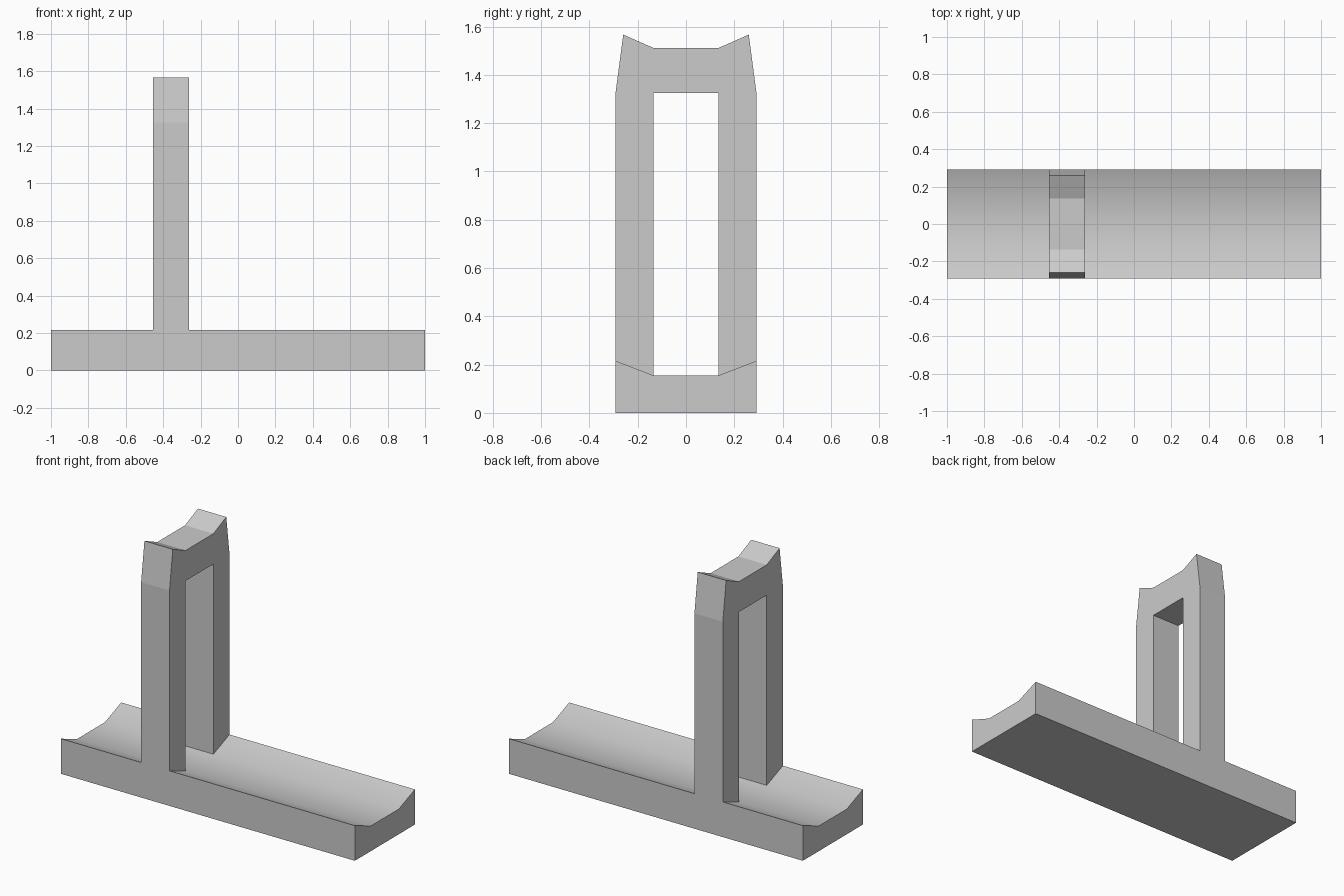
import bpy, bmesh, math

if "Cube" in bpy.data.objects:
    bpy.data.objects.remove(bpy.data.objects["Cube"])


def mirrored(half):
    """Close a right-hand (y, z) half profile by mirroring it across y = 0."""
    return half + [(-y, z) for y, z in reversed(half)]


def extrude_profile(name, profile, x0, x1):
    bm = bmesh.new()
    face = bm.faces.new([bm.verts.new((x0, y, z)) for y, z in profile])
    ext = bmesh.ops.extrude_face_region(bm, geom=[face], use_keep_orig=True)
    verts = [g for g in ext["geom"] if isinstance(g, bmesh.types.BMVert)]
    bmesh.ops.translate(bm, vec=(x1 - x0, 0, 0), verts=verts)
    bmesh.ops.recalc_face_normals(bm, faces=bm.faces)
    mesh = bpy.data.meshes.new(name)
    bm.to_mesh(mesh)
    bm.free()
    obj = bpy.data.objects.new(name, mesh)
    bpy.context.collection.objects.link(obj)
    return obj


W, IN = 0.292, 0.135          # outer and inner half widths
RIM, FLOOR = 0.216, 0.155     # base edge height and channel floor height

# Long channelled base, softly shaded along the trough
base = extrude_profile("base_channel",
                       mirrored([(W, 0), (W, RIM), (IN, FLOOR)]), -1, 1)
bpy.context.view_layer.objects.active = base
base.select_set(True)
bpy.ops.object.shade_smooth_by_angle(angle=math.radians(30))

# Upright open frame with a notched crown, standing in the channel
crown = [(IN, 1.512), (0.26, 1.567), (W, 1.325)]
leg = [(W, RIM), (IN, FLOOR), (IN, 1.325)]
extrude_profile("upright_frame", mirrored(crown + leg), -0.455, -0.262)
